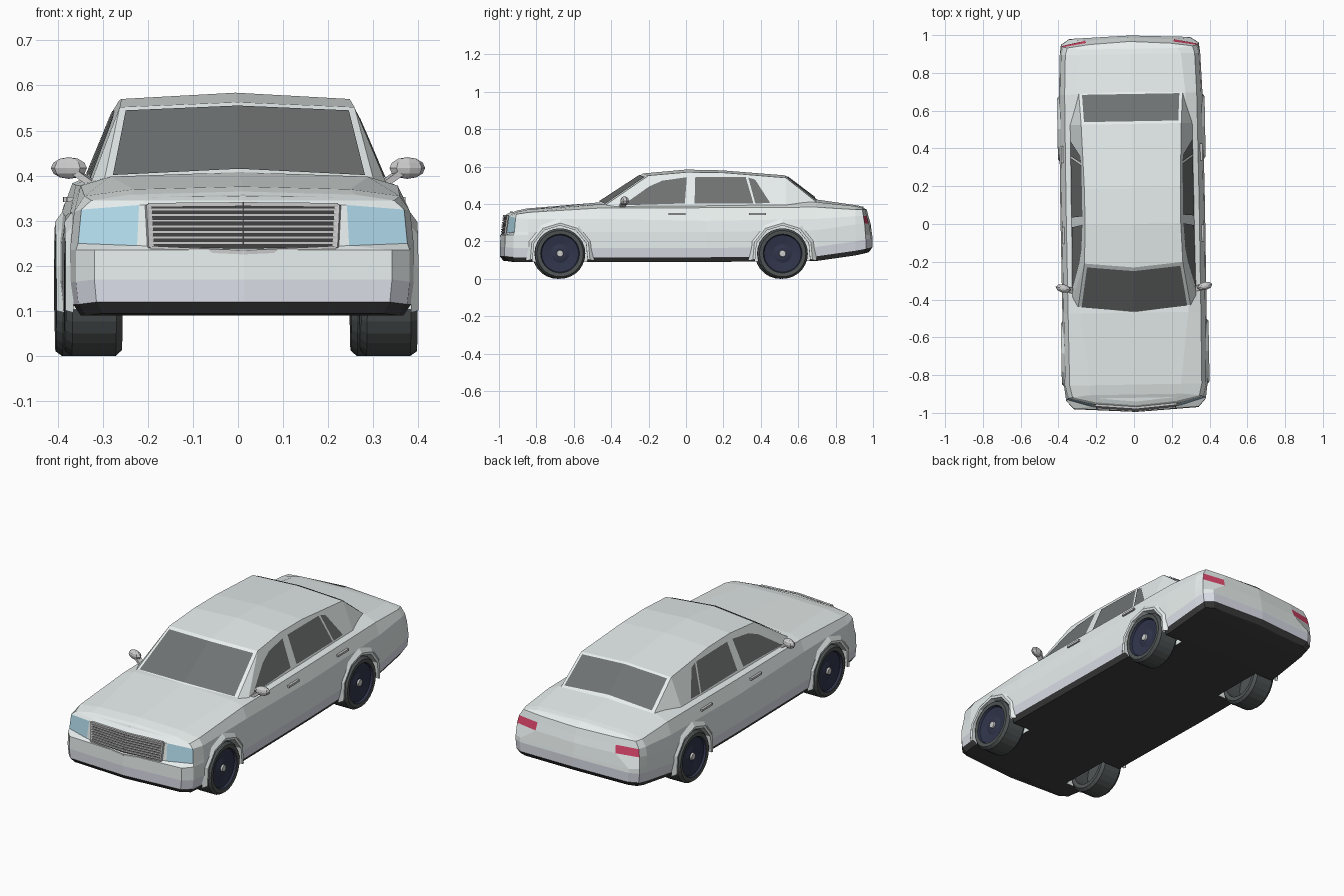
import bpy, bmesh
from math import pi, sin, cos, radians
from mathutils import Vector, Matrix

if "Cube" in bpy.data.objects:
    bpy.data.objects.remove(bpy.data.objects["Cube"])


def material(name, rgb):
    m = bpy.data.materials.new(name)
    m.diffuse_color = (*rgb, 1)
    m.use_nodes = True
    m.node_tree.nodes["Principled BSDF"].inputs["Base Color"].default_value = m.diffuse_color
    return m


PAINT = material("paint", (0.80, 0.86, 0.85))
SILL = material("sill_band", (0.72, 0.74, 0.82))
DARK = material("underbody", (0.05, 0.05, 0.05))
GLASS = material("glass", (0.16, 0.17, 0.17))
LAMP = material("headlamp", (0.45, 0.72, 0.85))
TAIL = material("tail_lamp", (0.70, 0.06, 0.14))
TYRE = material("tyre", (0.08, 0.09, 0.09))
RIM = material("rim", (0.03, 0.035, 0.07))
TRIM = material("trim", (0.6, 0.63, 0.63))


def finish(name, bm, mats, recalc=True):
    if recalc:
        bmesh.ops.recalc_face_normals(bm, faces=bm.faces[:])
    me = bpy.data.meshes.new(name)
    bm.to_mesh(me)
    bm.free()
    for m in mats:
        me.materials.append(m)
    ob = bpy.data.objects.new(name, me)
    bpy.context.collection.objects.link(ob)
    return ob


def mirrored_grid(name, rows, mats, pick=lambda i, j: 0):
    """Skin half cross-sections, mirrored across x = 0."""
    bm, cache = bmesh.new(), {}

    def vert(p, s):
        k = (round(p[0] * s, 5) + 0.0, round(p[1], 5), round(p[2], 5))
        if k not in cache:
            cache[k] = bm.verts.new(k)
        return cache[k]
    for s in (1, -1):
        for i in range(len(rows) - 1):
            for j in range(len(rows[0]) - 1):
                quad = (rows[i][j], rows[i][j + 1], rows[i + 1][j + 1], rows[i + 1][j])
                vs = list(dict.fromkeys(vert(p, s) for p in quad))
                if len(vs) > 2 and not bm.faces.get(vs):
                    bm.faces.new(vs).material_index = pick(i, j)
    bmesh.ops.delete(bm, geom=[v for v in bm.verts if not v.link_faces], context='VERTS')
    return finish(name, bm, mats)


def panel(name, pts, mat, outward):
    bm = bmesh.new()
    f = bm.faces.new([bm.verts.new(p) for p in pts])
    f.normal_update()
    if f.normal.dot(Vector(outward)) < 0:
        f.normal_flip()
    return finish(name, bm, [mat], False)


def beam(name, p, q, w, h, mat):
    p, q = Vector(p), Vector(q)
    d = q - p
    M = (Matrix.Translation((p + q) / 2) @ d.to_track_quat('Y', 'Z').to_matrix().to_4x4()
         @ Matrix.Diagonal((w, d.length, h, 1)))
    bm = bmesh.new()
    bmesh.ops.create_cube(bm, size=1, matrix=M)
    return finish(name, bm, [mat])


def lathe(name, profile, y, s, mat, n=28):
    """Spin (radius, x) points about the axle."""
    bm = bmesh.new()
    vs = [bm.verts.new((s * x, y, 0.135 + r)) for r, x in profile]
    es = [bm.edges.new(e) for e in zip(vs, vs[1:])]
    bmesh.ops.spin(bm, geom=vs + es, cent=(0, y, 0.135), axis=(1, 0, 0),
                   angle=2 * pi, steps=n, use_merge=True)
    bmesh.ops.remove_doubles(bm, verts=bm.verts[:], dist=1e-5)
    return finish(name, bm, [mat])


# Lower body: y, lower x, upper x, deck x, z of floor, lamp bottom, lamp top, belt, deck edge, deck middle
stations = [
    (-.995, 0, 0, 0, .095, .24, .335, .345, .355, .36),
    (-.975, .33, .235, .21, .095, .245, .335, .345, .352, .358),
    (-.93, .37, .365, .25, .09, .25, .325, .345, .358, .365),
    (-.85, .38, .38, .24, .09, .25, .32, .355, .37, .376),
    (-.47, .382, .382, .285, .09, .25, .32, .378, .398, .408),
    (.10, .383, .383, .30, .09, .25, .31, .38, .40, .40),
    (.69, .38, .38, .29, .095, .26, .32, .383, .41, .425),
    (.90, .372, .372, .27, .125, .29, .335, .37, .388, .395),
    (.955, .365, .36, .25, .135, .295, .335, .37, .383, .39),
    (.985, .32, .235, .23, .14, .295, .335, .37, .38, .387),
    (.998, 0, 0, 0, .145, .295, .335, .37, .38, .387)]
rake = (.02, .02, 0, 0, .003, .012, .025, .035, .055, .055)
weight = [1, 1, .5, 0, 0, 0, 0, 0, -.5, -.9, -.9]
rows = []
for (y, xl, xu, dx, zb, zlo, zhi, zbelt, ze, zc), wt in zip(stations, weight):
    section = [(0, zb), (xl * .94, zb), (xl * .985, zb + .025), (xl, zb + .075), (xl, .235),
               (xu, zlo), (xu * .98, zhi), (xu * .92, zbelt), (dx, ze), (0, zc)]
    rows.append([(x, y + wt * r, z) for (x, z), r in zip(section, rake)])


def body_material(i, j):
    if j < 2:
        return 2
    if j == 2:
        return 1
    return {1: 3, 8: 4}.get(i, 0) if j == 5 else 0


body = mirrored_grid("lower_body", rows, [PAINT, SILL, DARK, LAMP, TAIL], body_material)

# Wheel wells cut out of the body
bm = bmesh.new()
for y in (-.68, .51):
    for s in (1, -1):
        bmesh.ops.create_cone(bm, cap_ends=True, segments=24, radius1=.152, radius2=.152, depth=.2,
                              matrix=Matrix.Translation((s * .35, y, .135)) @ Matrix.Rotation(pi / 2, 4, 'Y'))
cutter = finish("wheel_well_cutter", bm, [PAINT])
cutter.hide_render = True
mod = body.modifiers.new("wells", 'BOOLEAN')
mod.operation, mod.solver, mod.object = 'DIFFERENCE', 'EXACT', cutter
dg = bpy.context.evaluated_depsgraph_get()
cut_mesh = bpy.data.meshes.new_from_object(body.evaluated_get(dg))
body.modifiers.clear()
body.data = cut_mesh
bpy.data.objects.remove(cutter)


# Cabin with roof and pillars
def side_x(z):
    return .325 - .4 * (z - .39)


cabin = [[(0, -.46, .37), (.30, -.45, .385), (.30, -.45, .385), (0, -.48, .40)]]
for yb, yt, zt, yc, zc in [(-.40, -.205, .552, -.23, .563), (0, 0, .57, 0, .584),
                           (.19, .19, .568, .19, .580), (.53, .53, .54, .53, .553)]:
    cabin.append([(0, yb, .37), (side_x(.37), yb, .37), (side_x(zt), yt, zt), (0, yc, zc)])
cabin.append([(0, .70, .37), (.31, .70, .38), (.275, .70, .405), (0, .70, .425)])
mirrored_grid("cabin", cabin, [PAINT])


# Front and rear glass, folded along the middle
def screen(name, low, high, v0, v1, lift):
    le, lc, he, hc = (Vector(p) for p in (low[2], low[3], high[2], high[3]))
    out = []
    for v in (v0, v1):
        e, c = le.lerp(he, v), lc.lerp(hc, v)
        out.append([tuple(c.lerp(e, u) + Vector(lift)) for u in (0, .94)])
    mirrored_grid(name, out, [GLASS])


screen("windscreen", cabin[0], cabin[1], .07, .93, (0, -.002, .004))
screen("rear_window", cabin[-1], cabin[-2], .08, .93, (0, .002, .004))

# Side glass
panes = {"front_door_glass": [(-.345, .393), (-.2, .495), (-.13, .525), (0, .543), (-.012, .403)],
         "rear_door_glass": [(.04, .403), (.045, .545), (.315, .543), (.355, .403)],
         "quarter_glass": [(.365, .403), (.328, .542), (.365, .53), (.445, .405)]}
for s, side in ((1, "right"), (-1, "left")):
    for name, pts in panes.items():
        panel(f"{side}_{name}", [(s * (side_x(z) + .004), y, z) for y, z in pts], GLASS, (s, 0, 0))


# Grille with folded bars and surround
def on_grille(x, z, lift):
    return (x, -.983 + .085 * abs(x) + .137 * (z - .24) - lift, z)


for s, side in ((1, "right"), (-1, "left")):
    corners = [(0, .23), (s * .205, .24), (s * .21, .335), (0, .337)]
    panel(f"{side}_grille_back", [on_grille(x, z, .003) for x, z in corners], DARK, (0, -1, 0))
    for a, b in zip(corners[:3], corners[1:]):
        beam(f"{side}_grille_frame", on_grille(*a, .004), on_grille(*b, .004), .012, .009, TRIM)
    for k in range(7):
        z = .251 + k * .0123
        beam(f"{side}_grille_bar", on_grille(0, z, .005), on_grille(s * .207, z, .005), .008, .0065, TRIM)

# Wheels, arches, door handles and mirrors
for s, side in ((1, "right"), (-1, "left")):
    for y, end in ((-.68, "front"), (.51, "rear")):
        lathe(f"{end}_{side}_tyre", [(.1, .266), (.122, .264), (.135, .278), (.135, .375),
                                     (.124, .39), (.104, .388)], y, s, TYRE)
        lathe(f"{end}_{side}_rim", [(.1, .266), (.098, .355), (0, .355)], y, s, TYRE)
        lathe(f"{end}_{side}_wheel_face", [(.105, .387), (.099, .376), (.05, .368), (.03, .374),
                                           (.0, .374)], y, s, RIM)
        lathe(f"{end}_{side}_hub", [(.02, .37), (.017, .383), (0, .384)], y, s, TRIM, 12)
        bm, rings = bmesh.new(), []
        for k in range(7):
            a = radians(-12 + 204 * k / 6)
            rings.append([bm.verts.new((s * x, y + r * cos(a), .135 + r * sin(a)))
                          for r, x in ((.15, .35), (.15, .389), (.163, .391), (.186, .374))])
        for a, b in zip(rings, rings[1:]):
            for j in range(3):
                bm.faces.new((a[j], a[j + 1], b[j + 1], b[j]))
        finish(f"{end}_{side}_arch", bm, [PAINT])
    for y in (-.055, .375):
        beam(f"{side}_door_handle", (s * .369, y - .045, .347), (s * .369, y + .045, .347), .012, .011, TRIM)
    bm = bmesh.new()
    bmesh.ops.create_uvsphere(bm, u_segments=8, v_segments=6, radius=1,
                              matrix=Matrix.Translation((s * .375, -.335, .417))
                              @ Matrix.Rotation(s * .25, 4, 'Z') @ Matrix.Diagonal((.041, .022, .024, 1)))
    finish(f"{side}_mirror", bm, [TRIM])
    beam(f"{side}_mirror_stalk", (s * .318, -.35, .378), (s * .36, -.338, .408), .03, .014, TRIM)

# The whole car sits turned very slightly about the vertical
turn = Matrix.Translation((0, -.32, 0)) @ Matrix.Rotation(.0175, 4, 'Z') @ Matrix.Translation((0, .32, 0))
for ob in bpy.context.collection.objects:
    ob.data.transform(turn)
